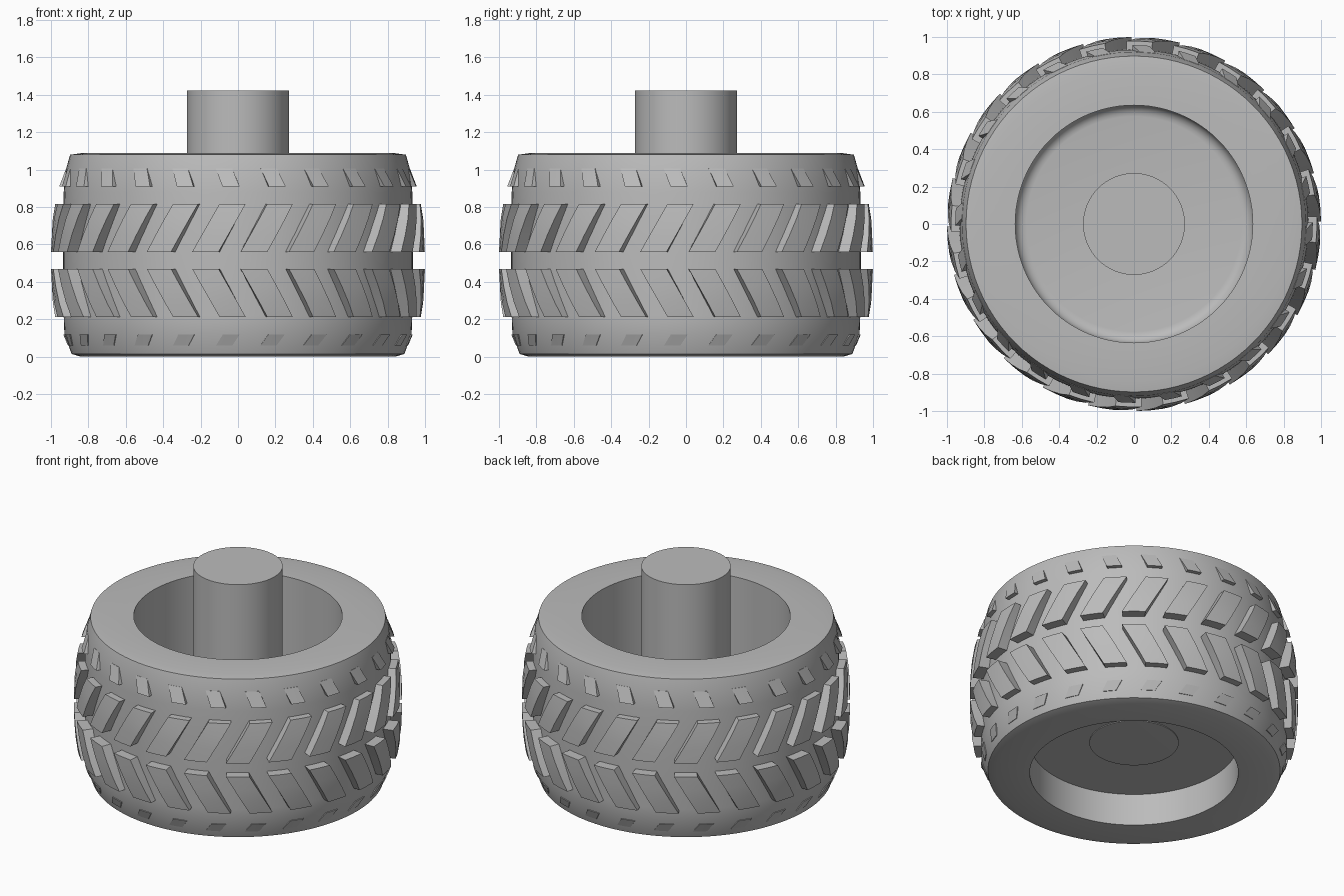
import bpy
import bmesh
from math import cos, sin, pi, radians

cube = bpy.data.objects.get("Cube")
if cube:
    bpy.data.objects.remove(cube)

SEGMENTS = 96
LUGS = 24

rubber = bpy.data.materials.new("grey")
rubber.use_nodes = True
rubber.diffuse_color = (0.5, 0.5, 0.5, 1)
rubber.node_tree.nodes["Principled BSDF"].inputs["Base Color"].default_value = (0.5, 0.5, 0.5, 1)


def finish(bm, name, angle=30):
    bmesh.ops.recalc_face_normals(bm, faces=bm.faces)
    mesh = bpy.data.meshes.new(name)
    bm.to_mesh(mesh)
    bm.free()
    mesh.materials.append(rubber)
    obj = bpy.data.objects.new(name, mesh)
    bpy.context.collection.objects.link(obj)
    bpy.ops.object.select_all(action="DESELECT")
    bpy.context.view_layer.objects.active = obj
    obj.select_set(True)
    bpy.ops.object.shade_smooth_by_angle(angle=radians(angle))
    return obj


def lathe(name, profile, closed=False):
    """Spin (radius, height) points about z."""
    bm = bmesh.new()
    verts = [bm.verts.new((r, 0, z)) for r, z in profile]
    edges = [bm.edges.new(pair) for pair in zip(verts, verts[1:])]
    if closed:
        edges.append(bm.edges.new((verts[-1], verts[0])))
    bmesh.ops.spin(bm, geom=verts + edges, cent=(0, 0, 0), axis=(0, 0, 1),
                   angle=2 * pi, steps=SEGMENTS, use_merge=True)
    bmesh.ops.remove_doubles(bm, verts=bm.verts, dist=1e-5)
    finish(bm, name)


def tread_row(name, profile, inner, start, width, lean):
    """Ring of leaning blocks; profile lists (radius, height), angles in degrees."""
    bm = bmesh.new()
    columns = 2
    for i in range(LUGS):
        outer, base = [], []
        for j, (r, z) in enumerate(profile):
            shift = lean * (z - profile[0][1]) / (profile[-1][1] - profile[0][1])
            for radius, rows in ((r, outer), (inner, base)):
                row = []
                for c in range(columns + 1):
                    a = radians(-90 + i * 360 / LUGS + start + shift + width * c / columns)
                    row.append(bm.verts.new((radius * cos(a), radius * sin(a), z)))
                rows.append(row)
        # outer skin and hidden inner skin
        for grid in (outer, base):
            for low, high in zip(grid, grid[1:]):
                for c in range(columns):
                    bm.faces.new((low[c], low[c + 1], high[c + 1], high[c]))
        # end and side walls
        for k in (0, -1):
            for c in range(columns):
                bm.faces.new((outer[k][c], outer[k][c + 1], base[k][c + 1], base[k][c]))
            for j in range(len(profile) - 1):
                bm.faces.new((outer[j][k], outer[j + 1][k], base[j + 1][k], base[j][k]))
    finish(bm, name)


# Tyre carcass with straight bore
lathe("tyre", [(0.635, 0.0), (0.84, 0.0), (0.89, 0.015), (0.928, 0.12), (0.932, 0.22),
               (0.935, 0.54), (0.932, 0.88), (0.92, 1.0), (0.898, 1.08), (0.84, 1.088),
               (0.635, 1.088)], closed=True)

# Wheel web with filleted edge
fillet = [(0.575 + 0.062 * sin(t * pi / 10), 0.31 - 0.062 * cos(t * pi / 10)) for t in range(6)]
lathe("wheel_web", [(0, 0.248)] + fillet + [(0.637, 0.215), (0, 0.215)])

# Axle shaft
lathe("axle", [(0, 0.205), (0.272, 0.21), (0.272, 1.423), (0, 1.423)])

# Chevron treads, upper and lower rows
lug = [(1.0, 0.56), (0.997, 0.65), (0.99, 0.74), (0.978, 0.817)]
tread_row("upper_treads", lug, 0.92, 0.8, 8.2, 8.4)
tread_row("lower_treads", [(r, 1.03 - z) for r, z in lug], 0.92, 0.8, 8.2, 8.4)

# Shoulder teeth
tread_row("upper_shoulder_teeth", [(0.956, 0.91), (0.92, 1.005)], 0.89, -5, 5.5, -2.4)
tread_row("lower_shoulder_teeth", [(0.934, 0.118), (0.91, 0.06)], 0.88, -5, 5.5, -2.4)
